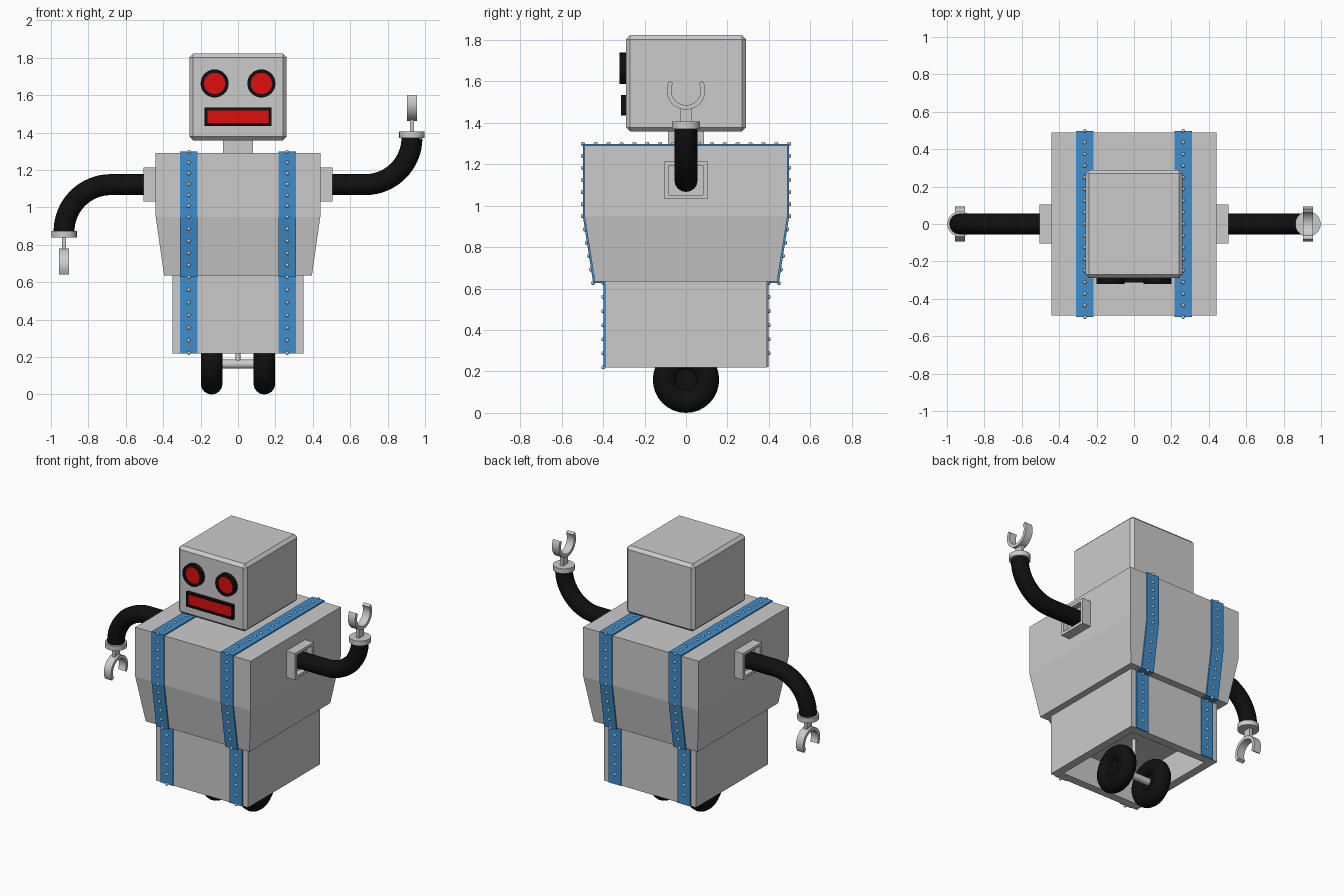
import bpy, bmesh
from math import pi, sin, cos, radians, hypot
from mathutils import Matrix, Vector

if "Cube" in bpy.data.objects:
    bpy.data.objects.remove(bpy.data.objects["Cube"])


def paint(name, rgb):
    m = bpy.data.materials.new(name)
    m.diffuse_color = (*rgb, 1)
    m.use_nodes = True
    m.node_tree.nodes["Principled BSDF"].inputs["Base Color"].default_value = m.diffuse_color
    return m


BLUE = paint("blue_paint", (0.05, 0.27, 0.6))
BLACK = paint("black_rubber", (0.005, 0.005, 0.005))
RED = paint("red_light", (0.75, 0.004, 0.004))


def finish(name, bm, mat=None, smooth=False):
    bmesh.ops.recalc_face_normals(bm, faces=bm.faces)
    me = bpy.data.meshes.new(name)
    bm.to_mesh(me)
    bm.free()
    ob = bpy.data.objects.new(name, me)
    bpy.context.collection.objects.link(ob)
    if mat:
        me.materials.append(mat)
    if smooth:
        bpy.ops.object.select_all(action='DESELECT')
        ob.select_set(True)
        bpy.context.view_layer.objects.active = ob
        bpy.ops.object.shade_smooth_by_angle(angle=radians(40))
    return ob


def box(name, lo, hi, mat=None, bevel=0, recess=None):
    """Box; recess = (face direction, rim width, depth)."""
    bm = bmesh.new()
    lo, hi = Vector(lo), Vector(hi)
    bmesh.ops.create_cube(bm, size=1, matrix=Matrix.Translation((lo + hi) / 2) @ Matrix.Diagonal((*(hi - lo), 1)))
    bm.normal_update()
    if bevel:
        bmesh.ops.bevel(bm, geom=bm.edges[:], offset=bevel, segments=1, affect='EDGES')
    if recess:
        d, rim, depth = Vector(recess[0]), recess[1], recess[2]
        f = max(bm.faces, key=lambda f: f.normal.dot(d))
        bmesh.ops.inset_individual(bm, faces=[f], thickness=rim)
        new = bmesh.ops.extrude_discrete_faces(bm, faces=[f])["faces"][0]
        bmesh.ops.translate(bm, verts=new.verts[:], vec=-d * depth)
    return finish(name, bm, mat)


def prism(name, pts, x0, x1, mat=None, smooth=False):
    """Extrude a (y, z) outline along x."""
    bm = bmesh.new()
    a = [bm.verts.new((x0, *p)) for p in pts]
    b = [bm.verts.new((x1, *p)) for p in pts]
    n = len(pts)
    bm.faces.new(a)
    bm.faces.new(b[::-1])
    for i in range(n):
        bm.faces.new((a[i], b[i], b[(i + 1) % n], a[(i + 1) % n]))
    return finish(name, bm, mat, smooth)


def lathe(name, prof, centre, axis, mat=None, seg=32, closed=True):
    """Spin an (r, h) profile about an axis; h runs along the axis."""
    bm = bmesh.new()
    rot = Vector((0, 0, 1)).rotation_difference(Vector(axis)).to_matrix()
    rings = [[bm.verts.new(rot @ Vector((r * cos(2 * pi * i / seg), r * sin(2 * pi * i / seg), h)) + Vector(centre))
              for i in range(seg)] for r, h in prof]
    n = len(rings)
    for j in range(n if closed else n - 1):
        p, q = rings[j], rings[(j + 1) % n]
        for i in range(seg):
            k = (i + 1) % seg
            bm.faces.new((p[i], p[k], q[k], q[i]))
    if not closed:
        bm.faces.new(rings[0])
        bm.faces.new(rings[-1])
    return finish(name, bm, mat, True)


def cyl(name, r, h0, h1, centre, axis, mat=None, seg=32):
    return lathe(name, [(r, h0), (r, h1)], centre, axis, mat, seg, False)


# Head and neck
box("head", (-.26, -.29, 1.358), (.26, .29, 1.823), bevel=.02)
box("neck", (-.08, -.087, 1.28), (.08, .087, 1.37))

# Face: rimmed eyes and mouth
for side, x in (("left", -.125), ("right", .125)):
    lathe(side + "_eye_rim", [(.057, 0), (.075, 0), (.075, .035), (.057, .035)], (x, -.285, 1.663), (0, -1, 0), BLACK)
    cyl(side + "_eye", .058, 0, .027, (x, -.285, 1.663), (0, -1, 0), RED)
box("mouth_rim", (-.178, -.314, 1.436), (.178, -.285, 1.535), BLACK, recess=((0, -1, 0), .017, .008))
box("mouth", (-.162, -.307, 1.452), (.162, -.3, 1.519), RED)

# Tapered chest: three rectangular levels
bm = bmesh.new()
levels = [[bm.verts.new((sx * hx, sy * hy, z)) for sx, sy in ((-1, -1), (1, -1), (1, 1), (-1, 1))]
          for hx, hy, z in ((.395, .44, .635), (.44, .49, .95), (.44, .49, 1.29))]
for p, q in zip(levels, levels[1:]):
    for i in range(4):
        bm.faces.new((p[i], p[(i + 1) % 4], q[(i + 1) % 4], q[i]))
bm.faces.new(levels[0])
bm.faces.new(levels[-1])
finish("chest", bm)

# Lower body, open recess underneath
box("lower_body", (-.35, -.391, .22), (.35, .391, .64), recess=((0, 0, -1), .08, .2))

# Riveted straps wrapping front, top and back
outer = [(-.399, .221), (-.399, .627), (-.448, .627), (-.498, .95), (-.498, 1.298)]
inner = [(-.38, .221), (-.38, .645), (-.43, .645), (-.48, .95), (-.48, 1.28)]


def mirrored(pts):
    return pts + [(-y, z) for y, z in reversed(pts)]


path = mirrored(outer)
for side, x in (("left", -.263), ("right", .263)):
    prism(side + "_strap", path + mirrored(inner)[::-1], x - .047, x + .047, BLUE)
    bm = bmesh.new()
    for (y0, z0), (y1, z1) in zip(path, path[1:]):
        length = hypot(y1 - y0, z1 - z0)
        n = round(length / .063)
        for i in range(n):
            t = i / n
            bmesh.ops.create_uvsphere(bm, u_segments=10, v_segments=6, radius=.01,
                                      matrix=Matrix.Translation((x, y0 + (y1 - y0) * t, z0 + (z1 - z0) * t)))
    finish(side + "_strap_rivets", bm, None, True)

# Right arm: socket, bent hose, cuff, stem and claw
ZC = 1.122
arm = [box("shoulder_socket", (.43, -.103, ZC - .091), (.506, .103, ZC + .091), recess=((1, 0, 0), .028, .04))]
cu = bpy.data.curves.new("arm_hose", 'CURVE')
cu.dimensions = '3D'
cu.bevel_depth = .056
cu.bevel_resolution = 6
cu.use_fill_caps = True
pts = [(.45, ZC)] + [(.68 + .25 * sin(a), ZC + .25 - .25 * cos(a)) for a in (i * pi / 32 for i in range(17))]
sp = cu.splines.new('POLY')
sp.points.add(len(pts) - 1)
for p, (x, z) in zip(sp.points, pts):
    p.co = (x, 0, z, 1)
hose = bpy.data.objects.new("arm_hose", cu)
bpy.context.collection.objects.link(hose)
bpy.ops.object.select_all(action='DESELECT')
hose.select_set(True)
bpy.context.view_layer.objects.active = hose
bpy.ops.object.convert(target='MESH')
hose = bpy.context.view_layer.objects.active
hose.data.materials.clear()
hose.data.materials.append(BLACK)
bpy.ops.object.shade_smooth_by_angle(angle=radians(40))
arm.append(hose)
arm.append(cyl("wrist_cuff", .068, 0, .034, (.93, 0, 1.371), (0, 0, 1)))
arm.append(box("claw_stem", (.919, -.027, 1.4), (.941, .027, 1.475)))
angles = [radians(150 + 240 * i / 24) for i in range(25)]
claw = [(.093 * cos(a), 1.556 + .093 * sin(a)) for a in angles]
claw += [(.071 * cos(a), 1.556 + .071 * sin(a)) for a in reversed(angles)]
arm.append(prism("claw", claw, .903, .957, None, True))

# Left arm is the right one turned half round, hand pointing down
turn = Matrix.Translation((0, 0, ZC)) @ Matrix.Rotation(pi, 4, 'Y') @ Matrix.Translation((0, 0, -ZC))
for ob in arm:
    twin = ob.copy()
    twin.data = ob.data.copy()
    twin.data.transform(turn)
    twin.name = "left_" + ob.name
    bpy.context.collection.objects.link(twin)
    ob.name = "right_" + ob.name

# Wheels, axle and strut
ring = [(.102 + .058 * cos(2 * pi * i / 16), .058 * sin(2 * pi * i / 16)) for i in range(16)]
for side, x in (("left", -.141), ("right", .141)):
    lathe(side + "_wheel", ring, (x, 0, .16), (1, 0, 0), BLACK)
    cyl(side + "_hub", .055, -.025, .025, (x, 0, .16), (1, 0, 0), BLACK)
cyl("axle", .024, -.14, .14, (0, 0, .162), (1, 0, 0), seg=20)
cyl("axle_strut", .013, .17, .43, (0, 0, 0), (0, 0, 1), seg=16)
